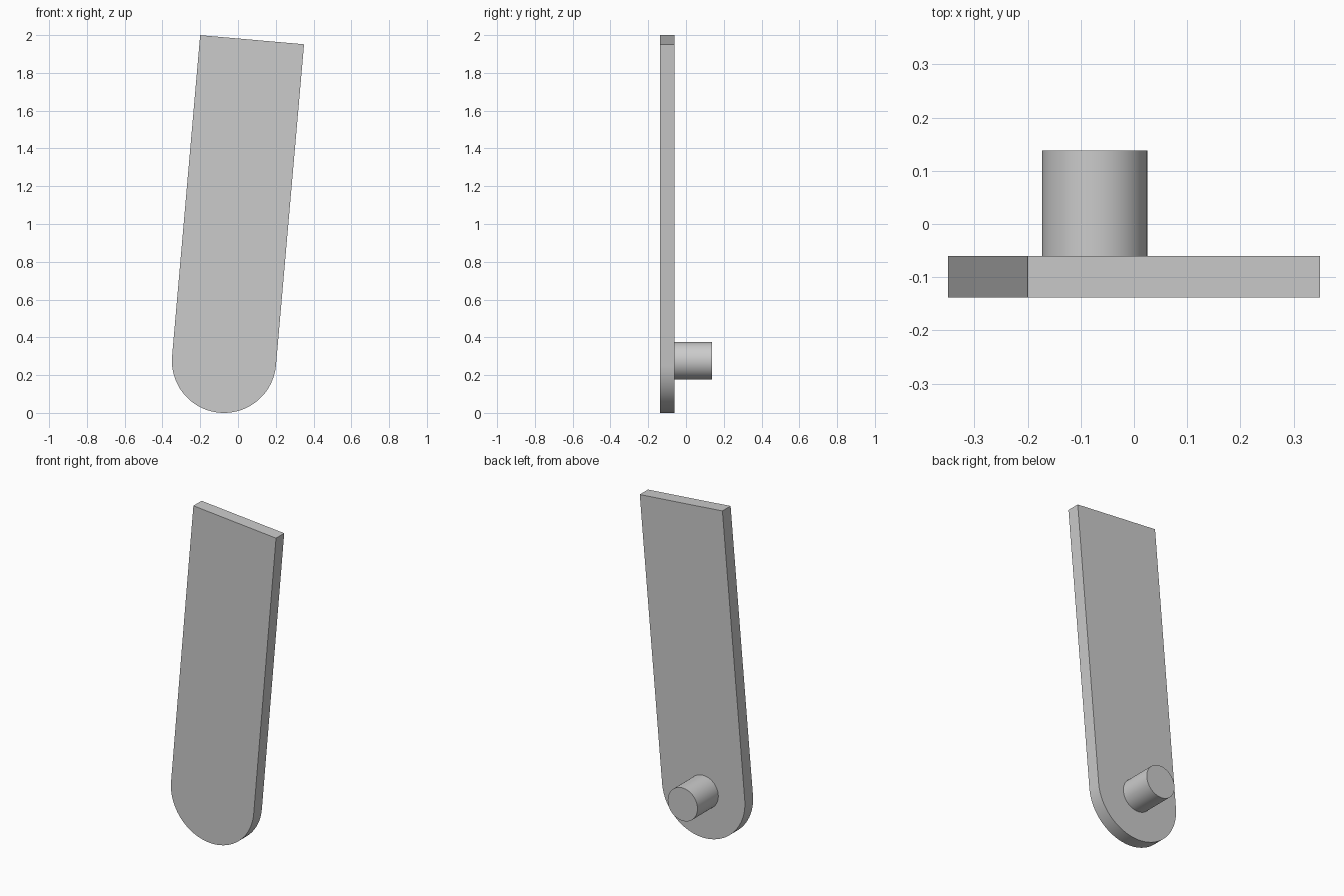
import bpy
import bmesh
from math import sin, cos, pi, radians
from mathutils import Vector

cube = bpy.data.objects.get("Cube")
if cube:
    bpy.data.objects.remove(cube, do_unlink=True)

TILT = radians(5)
CENTRE = Vector((-0.074, 0, 0.276))
RADIUS, LENGTH, PIN_RADIUS = 0.276, 1.706, 0.099
BACK, FRONT, PIN_END = -0.06, -0.138, 0.138

grey = bpy.data.materials.new("plain_grey")
grey.use_nodes = True
colour = (0.6, 0.6, 0.6, 1)
grey.diffuse_color = colour
grey.node_tree.nodes["Principled BSDF"].inputs["Base Color"].default_value = colour


def extrude_outline(name, outline, y_start, y_end):
    """Extrude an (across, along) outline through y, about the tilted arm axis."""
    across = Vector((cos(TILT), 0, -sin(TILT)))
    along = Vector((sin(TILT), 0, cos(TILT)))
    bm = bmesh.new()
    verts = [bm.verts.new(CENTRE + across * u + along * v + Vector((0, y_start, 0)))
             for u, v in outline]
    face = bm.faces.new(verts)
    result = bmesh.ops.extrude_face_region(bm, geom=[face])
    moved = [g for g in result["geom"] if isinstance(g, bmesh.types.BMVert)]
    bmesh.ops.translate(bm, verts=moved, vec=(0, y_end - y_start, 0))
    bmesh.ops.recalc_face_normals(bm, faces=bm.faces)
    mesh = bpy.data.meshes.new(name)
    bm.to_mesh(mesh)
    bm.free()
    mesh.materials.append(grey)
    obj = bpy.data.objects.new(name, mesh)
    bpy.context.collection.objects.link(obj)
    bpy.ops.object.select_all(action="DESELECT")
    obj.select_set(True)
    bpy.context.view_layer.objects.active = obj
    bpy.ops.object.shade_smooth_by_angle(angle=radians(30))
    return obj


def arc(radius, start, sweep, steps):
    return [(radius * cos(start + sweep * i / steps),
             radius * sin(start + sweep * i / steps)) for i in range(steps + 1)]


# Flat arm: square top, half-round bottom
arm_outline = [(RADIUS, LENGTH), (-RADIUS, LENGTH)] + arc(RADIUS, pi, pi, 48)
extrude_outline("arm_plate", arm_outline, FRONT, BACK)

# Round pivot pin on the back, centred on the rounded end
extrude_outline("pivot_pin", arc(PIN_RADIUS, 0, 2 * pi, 64)[:-1], BACK, PIN_END)
